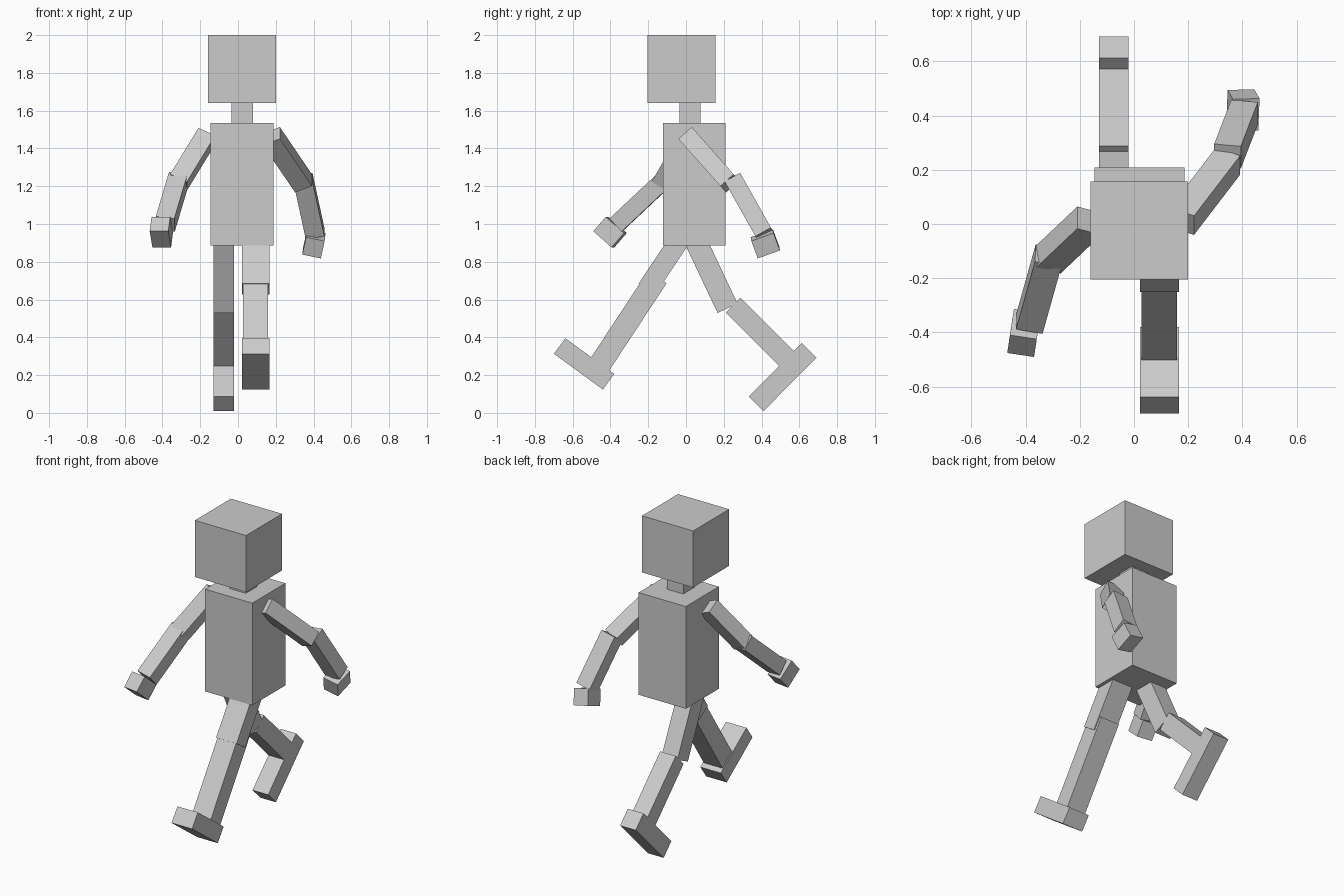
import bpy
from mathutils import Vector, Matrix

if "Cube" in bpy.data.objects:
    bpy.data.objects.remove(bpy.data.objects["Cube"])

# One plain grey for the whole figure
grey = bpy.data.materials.new("plain_grey")
grey.use_nodes = True
grey.diffuse_color = (0.6, 0.6, 0.6, 1)
grey.node_tree.nodes["Principled BSDF"].inputs["Base Color"].default_value = grey.diffuse_color


def box(name, matrix, size):
    """Flat-faced box with the given size, placed by a matrix."""
    bpy.ops.mesh.primitive_cube_add(size=1)
    ob = bpy.context.object
    ob.name = name
    ob.data.transform(matrix @ Matrix.Diagonal((*size, 1)))
    ob.data.materials.append(grey)
    return ob


def block(name, low, high):
    """Upright box between two opposite corners."""
    low, high = Vector(low), Vector(high)
    return box(name, Matrix.Translation((low + high) / 2), high - low)


def limb(name, start, end, width, depth, side=(1, 0, 0)):
    """Box running from start to end, its width axis close to side."""
    start, end, side = Vector(start), Vector(end), Vector(side)
    axis = (end - start).normalized()
    across = (side - axis * side.dot(axis)).normalized()
    basis = Matrix((across, axis.cross(across), axis)).transposed().to_4x4()
    return box(name, Matrix.Translation((start + end) / 2) @ basis,
               (width, depth, (end - start).length))


# Head, neck and torso
block("head", (-0.16, -0.205, 1.64), (0.2, 0.157, 2.0))
block("neck", (-0.035, -0.035, 1.5), (0.08, 0.077, 1.66))
block("torso", (-0.145, -0.123, 0.885), (0.187, 0.209, 1.535))

# Right leg, swung back
rx = -0.075
limb("right_thigh", (rx, 0.009, 1.0), (rx, 0.22, 0.554), 0.11, 0.117)
limb("right_shin", (rx, 0.249, 0.571), (rx, 0.55, 0.27), 0.11, 0.112)
limb("right_foot", (rx, 0.652, 0.331), (rx, 0.371, 0.048), 0.11, 0.11)

# Left leg, stepping forward
lx = 0.0935
limb("left_thigh", (lx, 0.022, 1.0), (lx, -0.207, 0.655), 0.144, 0.105)
limb("left_shin", (lx, -0.152, 0.719), (lx, -0.47, 0.235), 0.132, 0.118)
limb("left_foot", (lx, -0.669, 0.354), (lx, -0.41, 0.165), 0.144, 0.102)

# Left arm, swung back
limb("left_upper_arm", (0.177, 0.01, 1.465), (0.347, 0.232, 1.215), 0.1, 0.094)
limb("left_forearm", (0.345, 0.25, 1.24), (0.408, 0.413, 0.95), 0.1, 0.094)
palm = Vector((0.402, 0.42, 0.895))
reach = Vector((-0.01, 0.017, -0.046))
limb("left_hand", palm - reach, palm + reach, 0.1, 0.125, (0.96, 0.05, -0.25))

# Right arm, swung forward
limb("right_upper_arm", (-0.165, 0.012, 1.465), (-0.315, -0.13, 1.22), 0.1, 0.094)
limb("right_forearm", (-0.315, -0.115, 1.235), (-0.385, -0.365, 1.0), 0.1, 0.094,
     (1, -0.15, -0.1))
palm = Vector((-0.406, -0.402, 0.957))
reach = Vector((-0.005, -0.033, -0.038))
limb("right_hand", palm - reach, palm + reach, 0.1, 0.13, (0.96, -0.25, -0.12))
